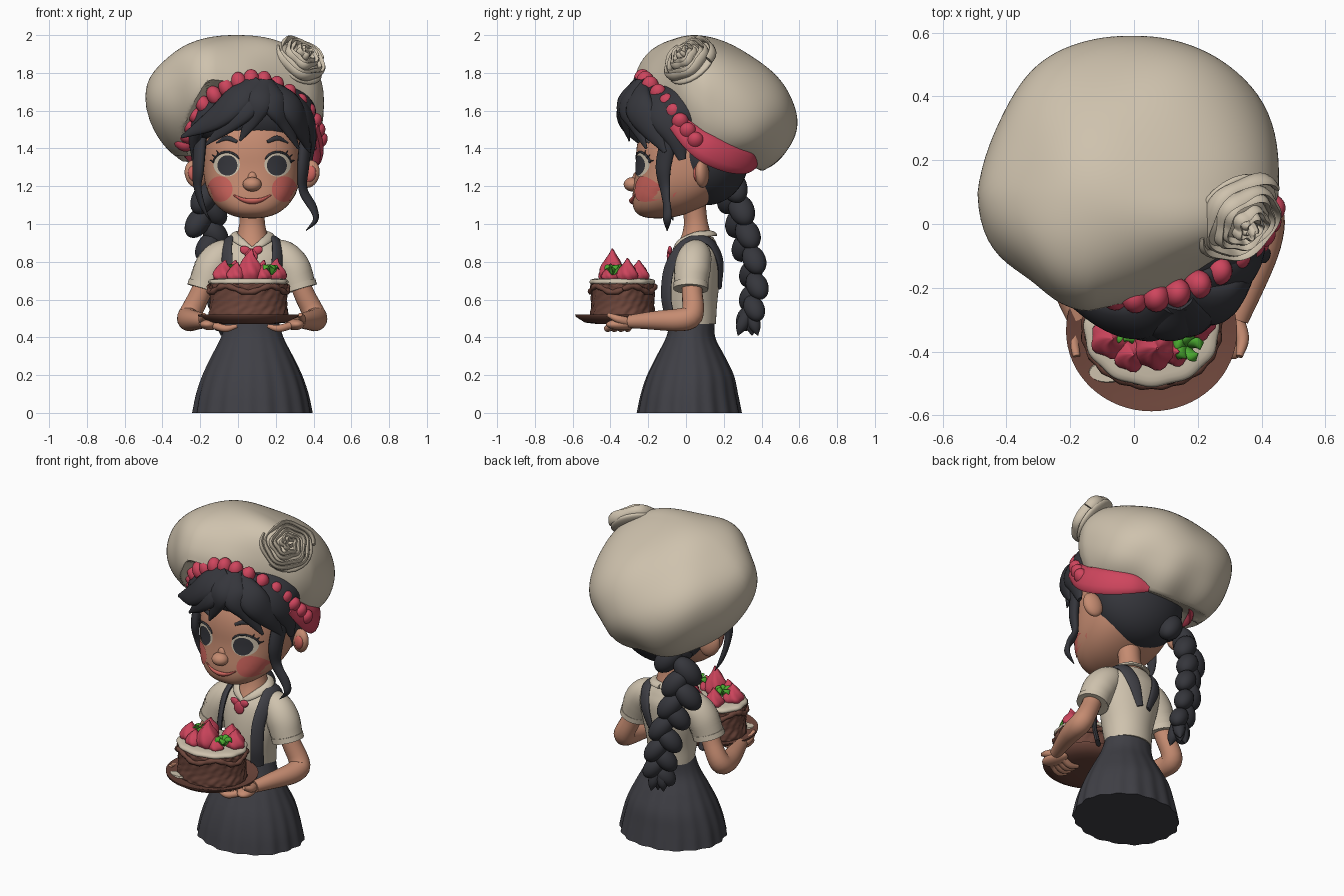
import bpy, bmesh, math, random
from mathutils import Vector, Matrix, Euler

if "Cube" in bpy.data.objects:
    bpy.data.objects.remove(bpy.data.objects["Cube"])
random.seed(4)
X0 = 0.075  # body axis

def mat(name, r, g, b):
    m = bpy.data.materials.new(name)
    m.diffuse_color = (r, g, b, 1)
    m.use_nodes = True
    m.node_tree.nodes["Principled BSDF"].inputs["Base Color"].default_value = m.diffuse_color
    return m
SKIN = mat("skin", .56, .26, .165)
CREAM = mat("cream", .62, .54, .42)
HAIR = mat("dark_hair", .036, .037, .045)
CRIMSON = mat("crimson", .62, .06, .11)
BLUSH = mat("blush", .62, .13, .11)
BROWN = mat("chocolate", .15, .06, .043)
GREEN = mat("leaf_green", .07, .4, .03)
SKIRT = mat("charcoal", .05, .05, .06)

def make(name, bm, m):
    bmesh.ops.recalc_face_normals(bm, faces=bm.faces)
    me = bpy.data.meshes.new(name)
    bm.to_mesh(me)
    bm.free()
    me.materials.append(m)
    for p in me.polygons:
        p.use_smooth = True
    me.set_sharp_from_angle(angle=math.radians(50))
    ob = bpy.data.objects.new(name, me)
    bpy.context.collection.objects.link(ob)
    return ob

def add_ball(bm, c, r, rot=(0, 0, 0), seg=24):
    M = Matrix.Translation(c) @ Euler(rot).to_matrix().to_4x4() @ Matrix.Diagonal((*r, 1))
    return bmesh.ops.create_uvsphere(bm, u_segments=seg, v_segments=seg * 2 // 3, radius=1, matrix=M)['verts']

def balls(name, items, m, seg=24):
    bm = bmesh.new()
    for it in items:
        add_ball(bm, *it, seg=seg)
    return make(name, bm, m)

def smooth_path(pts, k):
    P = [Vector(p) for p in pts]
    P = [P[0] * 2 - P[1]] + P + [P[-1] * 2 - P[-2]]
    out = []
    for i in range(1, len(P) - 2):
        a, b, c, d = P[i - 1:i + 3]
        for j in range(k):
            t = j / k
            out.append(b + (c - a) * (t / 2) + (a * 2 - b * 5 + c * 4 - d) * (t * t / 2) + (b * 3 - a - c * 3 + d) * (t ** 3 / 2))
    return out + [P[-2]]

def bridge(bm, rings):
    n = len(rings[0])
    for A, B in zip(rings, rings[1:]):
        for i in range(n):
            bm.faces.new((A[i], A[(i + 1) % n], B[(i + 1) % n], B[i]))
    bm.faces.new(rings[0])
    bm.faces.new(rings[-1])

def add_tube(bm, pts, radii, flat=1.0, hub=(X0, .03, 1.4), cyl=False, k=6, n=12):
    path = smooth_path([(*p, r) for p, r in zip(pts, radii)], k)
    P = [Vector(q[:3]) for q in path]
    rings = []
    for i, p in enumerate(P):
        t = (P[min(i + 1, len(P) - 1)] - P[max(i - 1, 0)]).normalized()
        o = p - Vector(hub)
        if cyl:
            o.z = 0
        s = t.cross(o).normalized()
        o = s.cross(t)
        r = max(path[i][3], .002)
        rings.append([bm.verts.new(p + s * (r * math.cos(a)) + o * (r * flat * math.sin(a)))
                      for a in (2 * math.pi * j / n for j in range(n))])
    bridge(bm, rings)

def tubes(name, items, m, **kw):
    bm = bmesh.new()
    for pts, radii in items:
        add_tube(bm, pts, radii, **kw)
    return make(name, bm, m)

def loft(name, rings, m, n=48, k=5, wob=lambda a, t: 1):
    bm = bmesh.new()
    R = smooth_path(rings, k)
    vs = []
    for i, (cx, cy, z, rx, ry) in enumerate(R):
        w = [(a, wob(a, i / (len(R) - 1))) for a in (2 * math.pi * j / n for j in range(n))]
        vs.append([bm.verts.new((cx + rx * math.cos(a) * q, cy + ry * math.sin(a) * q, z)) for a, q in w])
    bridge(bm, vs)
    return make(name, bm, m)

def mir(p):
    return (2 * X0 - p[0], *p[1:])

def both(items):
    return items + [([mir(p) for p in pts], r) for pts, r in items]

# skirt, shirt, neck
loft("skirt", [(X0, .02, 0, .315, .275), (X0, .02, .1, .295, .255), (X0, .025, .2, .262, .228), (X0, .025, .3, .215, .18),
               (X0, .025, .4, .165, .13), (X0, .035, .5, .135, .115)], SKIRT, 120,
     wob=lambda a, t: 1 + .018 * (1 - t) * math.sin(18 * a) + .01 * (1 - t) * math.sin(7 * a))
loft("shirt", [(X0, .04, .47, .14, .118), (X0, .03, .58, .15, .135), (X0, .04, .72, .18, .14), (X0, .055, .83, .19, .13),
               (X0, .065, .89, .155, .1), (X0, .07, .93, .1, .075)], CREAM)
loft("neck", [(X0, .045, .87, .095, .1), (X0, .055, .95, .078, .075), (X0, .05, 1.03, .066, .062), (X0, .03, 1.16, .075, .07)], SKIN, 32)
tubes("collar", both([([(X0, -.065, .865), (X0 + .06, -.035, .905), (X0 + .1, .05, .94), (X0 + .06, .125, .95), (X0, .145, .95)],
                       [.012, .022, .026, .024, .024])]), CREAM, flat=.45, hub=(X0, .06, .8))
balls("neck_bow", [((X0 - .035, -.085, .86), (.032, .012, .022), (0, .4, 0)), ((X0 + .025, -.085, .86), (.032, .012, .022), (0, -.4, 0)),
                   ((X0 - .005, -.09, .83), (.034, .012, .04))], CRIMSON)
tubes("straps", both([([(X0 + .12, -.085, .5), (X0 + .13, -.105, .62), (X0 + .13, -.09, .76), (X0 + .135, -.03, .87), (X0 + .125, .05, .92),
                        (X0 + .11, .13, .9), (X0 + .08, .18, .8), (X0 + .03, .18, .66)], [.038] * 7 + [.02])]), SKIRT, flat=.35, hub=(X0, .04, .72))
# sleeves and arms
tubes("sleeves", both([([(X0 + .08, .06, .86), (X0 + .15, .05, .835), (X0 + .21, .035, .77), (X0 + .252, .025, .66)], [.05, .085, .096, .088])]), CREAM, n=24)
tubes("sleeve_cuffs", both([([(X0 + .245, .026, .685), (X0 + .254, .025, .655)], [.093, .093])]), CREAM, n=24)
tubes("arms", both([([(X0 + .24, .03, .72), (X0 + .275, .033, .63), (X0 + .315, .038, .55), (X0 + .335, .02, .505), (X0 + .332, -.04, .492),
                      (X0 + .315, -.11, .49), (X0 + .285, -.2, .488), (X0 + .25, -.3, .483)],
                     [.054, .055, .058, .062, .06, .055, .046, .034])]), SKIN, n=20, k=3, hub=(X0 + .2, -.2, .9))
palm = [((X0 + .225, -.34, .468), (.05, .085, .03), (0, 0, .2))]
balls("palms", palm + [(mir(palm[0][0]), palm[0][1], (0, 0, -.2))], SKIN)
fingers = [([(X0 + .2, -.3 - .03 * i, .462), (X0 + .14, -.31 - .035 * i, .447), (X0 + .08, -.31 - .035 * i, .46)], [.02, .019, .01]) for i in range(4)]
fingers.append(([(X0 + .245, -.3, .48), (X0 + .265, -.36, .497), (X0 + .255, -.415, .52)], [.026, .021, .011]))
tubes("fingers", both(fingers), SKIN)
# plate and cake
cx, cy = .055, -.335
loft("plate", [(.055, cy, .47, .13, .13), (.055, cy, .478, .2, .2), (.055, cy, .51, .265, .25), (.055, cy, .522, .268, .252),
               (.055, cy, .517, .245, .23), (.055, cy, .5, .19, .18)], BROWN, 64, 1)
loft("plate_icing_spot", [(-.085, -.465, .508, .06, .033), (-.085, -.465, .517, .055, .03)], CREAM, 20, 1)
loft("cake", [(cx, cy, .49, .2, .165), (cx, cy, .52, .21, .17), (cx, cy, .57, .203, .166), (cx, cy, .64, .205, .168),
              (cx, cy, .68, .207, .17), (cx, cy, .695, .19, .155)], BROWN, 120,
     wob=lambda a, t: 1 + .014 * math.sin(13 * a + 9 * math.sin(7 * t)) + .012 * math.sin(23 * a - 25 * t))
loft("cake_frosting", [(cx, cy, .68, .2, .163), (cx, cy, .69, .212, .174), (cx, cy, .705, .204, .167), (cx, cy, .712, .17, .14)], CREAM, 96, 2,
     wob=lambda a, t: 1 + .015 * math.sin(11 * a))
tubes("cake_ruffles", [([(cx + .207 * math.cos(a), cy + .17 * math.sin(a), .655 + .016 * math.sin(5 * a)) for a in
                         [2 * math.pi * j / 40 for j in range(41)]], [.012 + .006 * (j % 2) for j in range(41)])], BROWN, k=2, n=8)
for i, (x, y, top, r) in enumerate([(.065, -.39, .87, .066), (-.075, -.36, .81, .06), (-.01, -.41, .8, .052), (.2, -.31, .82, .055),
                                    (.13, -.25, .81, .055), (-.02, -.25, .81, .055), (.13, -.4, .79, .045)]):
    h = top - .7
    loft(f"berry_swirl_{i}", [(x, y, .69, r * .7, r * .7), (x, y, .7 + h * .22, r, r), (x, y, .7 + h * .5, r * .8, r * .8),
                              (x, y, .7 + h * .78, r * .36, r * .36), (x + .008, y, top, .003, .003)], CRIMSON, 24,
         wob=lambda a, t: 1 + .09 * math.sin(5 * a + 7 * t))
tubes("mint_leaves", [([(lx, ly, .735), (lx + .03 * math.cos(a), ly + .03 * math.sin(a), .775), (lx + .05 * math.cos(a), ly + .05 * math.sin(a), .76)],
                       [.012, .022, .003]) for lx, ly in ((.17, -.385), (-.03, -.33)) for a in (.3, 1.5, 2.8, 4.0, 5.2)], GREEN, flat=.35, hub=(.1, -.37, .6))
# head
PW = 2.4
def head_shape(v):
    s = sum(abs(c) ** PW for c in v) ** (-1 / PW)
    u = v * s
    return Vector((X0 + .26 * u.x, .265 * u.y - .15 * max(0, -u.z) ** 2, 1.33 + .3 * u.z))
def face_y(x, z):
    u, w = (x - X0) / .26, (z - 1.33) / .3
    return -.265 * max(0, 1 - abs(u) ** PW - abs(w) ** PW) ** (1 / PW) - .15 * max(0, -w) ** 2
bm = bmesh.new()
for v in add_ball(bm, (0, 0, 0), (1, 1, 1), seg=72):
    v.co = head_shape(v.co.copy())
make("head", bm, SKIN)
balls("nose", [((X0, -.283, 1.21), (.05, .047, .038)), ((X0, -.255, 1.235), (.03, .03, .045))], SKIN)
ears = [((X0 + .3, .085, 1.265), (.058, .035, .075), (0, .3, -.3)), ((X0 - .3, .085, 1.265), (.058, .035, .075), (0, -.3, .3))]
balls("ears", ears, SKIN)
balls("inner_ears", [((X0 + s * .305, .06, 1.265), (.034, .02, .045), (0, s * .3, -s * .3)) for s in (1, -1)], BLUSH)

# painted face details, laid on the head surface
def decal(name, x, z, rx, rz, m, off):
    bm = bmesh.new()
    c = bm.verts.new((x, face_y(x, z) - off, z))
    prev, n = None, 28
    for q in (.25, .5, .75, 1):
        ring = []
        for j in range(n):
            a = 2 * math.pi * j / n
            px, pz = x + q * rx * math.cos(a), z + q * rz * math.sin(a)
            ring.append(bm.verts.new((px, face_y(px, pz) - off, pz)))
        for j in range(n):
            k = (j + 1) % n
            bm.faces.new((c, ring[j], ring[k]) if prev is None else (prev[j], ring[j], ring[k], prev[k]))
        prev = ring
    make(name, bm, m)
def on_face(x, z, off=.004):
    return (x, face_y(x, z) - off, z)
for s, side in ((1, "right"), (-1, "left")):
    ex = X0 + s * .135
    decal(side + "_eye_white", ex, 1.315, .07, .064, CREAM, .005)
    decal(side + "_iris", ex - s * .004, 1.31, .053, .054, HAIR, .008)
    decal(side + "_cheek", X0 + s * .17, 1.185, .066, .068, BLUSH, .006)
    arc = [on_face(ex + s * .072 * math.cos(a), 1.315 + .066 * math.sin(a)) for a in [.15 + .32 * j for j in range(9)]]
    lash = [([on_face(ex + s * .068 * math.cos(a), 1.315 + .062 * math.sin(a)), on_face(ex + s * .093 * math.cos(a), 1.315 + .09 * math.sin(a), .014)],
             [.006, .002]) for a in (.25, .6, .95)]
    tubes(side + "_lashes", [(arc, [.006] * 8 + [.003])] + lash, HAIR, n=8)
    tubes(side + "_brow", [([on_face(X0 + s * q, z) for q, z in ((.08, 1.435), (.135, 1.455), (.19, 1.43))], [.008, .013, .004])], HAIR, flat=.5)
tubes("lips", [([on_face(X0 + .1 * q, 1.12 + .034 * q * q) for q in (-1, -.5, 0, .5, 1)], [.004, .012, .017, .012, .004])], BLUSH, flat=.7)

# hair volumes and locks
balls("hair_cap", [((X0, -.01, 1.58), (.34, .25, .2)), ((X0, .11, 1.36), (.285, .225, .26))], HAIR, 40)
tubes("fringe_locks", [
    ([(.1, -.25, 1.76), (0, -.3, 1.66), (-.12, -.27, 1.56), (-.3, -.16, 1.46)], [.05, .085, .07, .008]),
    ([(.12, -.26, 1.74), (.04, -.315, 1.63), (-.04, -.31, 1.54), (-.17, -.24, 1.42)], [.05, .08, .055, .006]),
    ([(.14, -.25, 1.75), (.11, -.325, 1.65), (.07, -.325, 1.55), (.01, -.3, 1.44)], [.05, .075, .045, .006]),
    ([(.14, -.25, 1.75), (.19, -.305, 1.64), (.25, -.27, 1.54), (.32, -.21, 1.4)], [.05, .075, .05, .008]),
    ([(.15, -.24, 1.74), (.27, -.25, 1.63), (.33, -.19, 1.52), (.38, -.11, 1.38)], [.05, .085, .07, .01]),
    ([(.2, -.2, 1.72), (.33, -.14, 1.6), (.38, -.06, 1.48), (.385, -.02, 1.34)], [.05, .085, .07, .02]),
    ([(-.05, -.22, 1.68), (-.17, -.17, 1.58), (-.225, -.08, 1.48), (-.235, -.02, 1.34)], [.05, .08, .07, .02])], HAIR, flat=.5, n=16)
tubes("side_strands", [
    ([(.36, -.09, 1.45), (.345, -.12, 1.3), (.345, -.11, 1.18), (.4, -.1, 1.08), (.41, -.1, 1.02), (.36, -.1, .965)], [.05, .045, .03, .026, .022, .003]),
    ([(-.2, -.09, 1.45), (-.21, -.12, 1.3), (-.215, -.1, 1.2), (-.19, -.08, 1.1), (-.15, -.07, 1.02)], [.05, .045, .03, .022, .003])], HAIR, flat=.6)
# braid of alternating lobes with a loose tail
path = smooth_path([(-.04, .21, 1.26), (-.14, .255, 1.14), (-.175, .295, 1.01), (-.125, .325, .88), (-.1, .36, .74), (-.07, .355, .61), (-.05, .335, .5)], 2)
lobes = []
for i, p in enumerate(path):
    s = 1 if i % 2 else -1
    f = 1 - .022 * i
    lobes.append((p + Vector((s * .038, s * .02, 0)) * f, (.068 * f, .072 * f, .105 * f), (s * .35, -s * .6, 0)))
balls("braid", lobes, HAIR, 20)
tubes("braid_tail", [([(-.05, .335, .54), (-.05 + dx, .335 + dy, .46), (-.05 + 1.3 * dx, .335 + 1.5 * dy, .41)], [.04, .032, .003])
                     for dx, dy in ((.02, .03), (-.03, .01), (.01, -.04), (0, .01))], HAIR)

# headband: beaded front, cloth sides tucked under the hat
band = smooth_path([(-.29, .01, 1.43), (-.255, -.08, 1.52), (-.18, -.165, 1.63), (-.06, -.225, 1.72), (.07, -.23, 1.765), (.2, -.19, 1.73),
                    (.32, -.1, 1.64), (.395, -.03, 1.54), (.425, .05, 1.44)], 2)
balls("headband_beads", [(p, (.042, .046, .055), (0, (p.x - X0) * 2.5, 0)) for p in band], CRIMSON, 20)
tubes("headband_cloth", [([(.405, -.05, 1.54), (.425, .04, 1.45), (.42, .13, 1.39), (.37, .24, 1.345), (.29, .33, 1.325), (.2, .37, 1.32)],
                          [.05, .068, .078, .075, .06, .03]),
                         ([(-.255, -.05, 1.52), (-.275, .04, 1.45), (-.27, .13, 1.4), (-.22, .24, 1.36), (-.14, .33, 1.35)],
                          [.04, .05, .055, .05, .03])], CRIMSON, flat=.35)

# puffy hat
def low(y):
    T = [(-.4, 1.82), (-.28, 1.77), (-.1, 1.67), (0, 1.55), (.1, 1.44), (.4, 1.28), (.7, 1.24)]
    for (a, p), (b, q) in zip(T, T[1:]):
        if y <= b:
            return p + (q - p) * (y - a) / (b - a)
    return 1.24
bm = bmesh.new()
vs = add_ball(bm, (0, 0, 0), (1, 1, 1), seg=96)
for v in vs:
    a, b, c = [math.copysign(abs(q) ** .9, q) for q in v.co]
    g = 1 + .025 * math.sin(5 * a + 3 * c) * math.cos(4 * b + 1) + .02 * math.sin(9 * a - 4 * b + 2) * max(0, .5 - c)
    v.co = Vector((.47 * a, .47 * b * .866 + .33 * c * .5, -.47 * b * .5 + .33 * c * .866)) * g
lo = [min(v.co[i] for v in vs) for i in range(3)]
hi = [max(v.co[i] for v in vs) for i in range(3)]
for v in vs:
    p = Vector([A + (B - A) * (v.co[i] - lo[i]) / (hi[i] - lo[i]) for i, (A, B) in enumerate(((-.49, .465), (-.29, .59), (1.25, 2.0)))])
    if p.y < .1:
        p.y = .1 + (p.y - .1) * (1 - .8 * min(.5, max(0, p.x + .15)))
    else:
        p.x *= 1 - .25 * (p.y - .1)
    droop = min(1, max(0, (-p.x - .16) / .2))  # the hat sags lower on the left
    p.z = max(p.z, low(p.y) - .28 * droop * max(0, min(1, (.3 - p.y) / .3)), 1.36 if p.y < .2 else 1.24)
    v.co = p
make("puffy_hat", bm, CREAM)
# hat rose: base disc, dome and rising spiral petals
bm = bmesh.new()
add_ball(bm, (0, 0, -.015), (.148, .148, .035))
add_ball(bm, (0, 0, 0), (.115, .115, .06))
N = 72
for ph, h in ((0, 0), (2.6, .006)):
    pts, rad = [], []
    for j in range(N):
        t = j / (N - 1)
        a, R = ph + t * 5 * math.pi, .138 * (1 - t) + .012 + .006 * math.sin(j * 1.1)
        pts.append((R * math.cos(a), R * math.sin(a), .01 + h + .055 * t))
        rad.append(.027 + .004 * math.sin(j * .9))
    add_tube(bm, pts, rad, flat=.4, hub=(0, 0, 0), cyl=True, k=2, n=8)
M = Matrix.Translation((.325, .025, 1.862)) @ Vector((.5, -.55, .65)).to_track_quat('Z', 'Y').to_matrix().to_4x4()
bmesh.ops.transform(bm, matrix=M, verts=bm.verts)
make("hat_rose", bm, CREAM)
